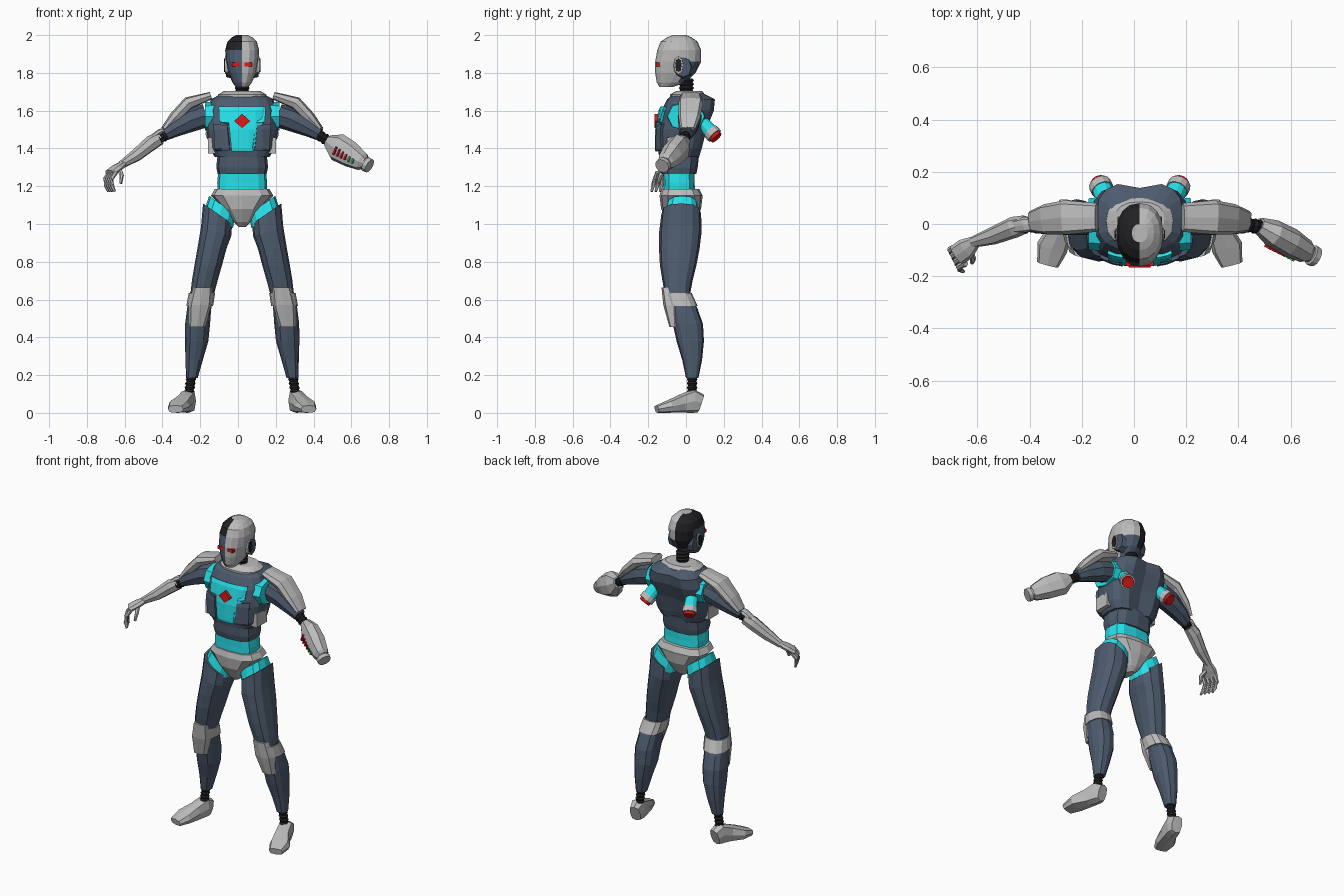
import bpy, bmesh
from math import sin, cos, pi
from mathutils import Vector
from mathutils.bvhtree import BVHTree

CX = 0.022  # body centre line
COLORS = {"blue": (0.075, 0.105, 0.155, 1), "cyan": (0.02, 0.75, 0.82, 1), "black": (0.015, 0.015, 0.018, 1),
          "red": (0.7, 0.01, 0.01, 1), "green": (0.05, 0.5, 0.1, 1), "grey": (0.5, 0.5, 0.5, 1)}
MATS = {}
for key, c in COLORS.items():
    MATS[key] = bpy.data.materials.new(key)
    MATS[key].diffuse_color = c


def finish(name, bm, color):
    bmesh.ops.recalc_face_normals(bm, faces=bm.faces)
    me = bpy.data.meshes.new(name)
    bm.to_mesh(me)
    bm.free()
    ob = bpy.data.objects.new(name, me)
    bpy.context.collection.objects.link(ob)
    me.materials.append(MATS[color])
    return ob


def loft(name, rings, color):
    bm = bmesh.new()
    loops = [[bm.verts.new(p) for p in r] for r in rings]
    n = len(loops[0])
    for a, b in zip(loops, loops[1:]):
        for i in range(n):
            j = (i + 1) % n
            bm.faces.new((a[i], a[j], b[j], b[i]))
    bm.faces.new(loops[0])
    bm.faces.new(loops[-1])
    return finish(name, bm, color)


def section(n, p):
    f = lambda v: (1 if v > 0 else -1) * abs(v) ** p if abs(v) > 1e-6 else 0
    return [(f(cos(2 * pi * i / n)), f(sin(2 * pi * i / n))) for i in range(n)]


def stack(name, rings, color, s=1, n=12, p=0.8, notch=0):
    """Horizontal rings: x, z, half width, y front, y back, optional tilt."""
    out = []
    for x, z, hw, yf, yb, *t in rings:
        tilt = t[0] if t else 0
        ring = []
        for a, b in section(n, p):
            dent = notch if (a == 0 and b > 0) else 0
            ring.append((CX + s * (x + a * hw), (yf + yb) / 2 + b * (yb - yf) / 2 - dent, z + tilt * a * hw))
        out.append(ring)
    return loft(name, out, color)


def limb(name, pts, color, s=1, n=8, p=0.9):
    """Rings square to a path: x, y, z, sideways radius, upward radius."""
    c = [Vector((CX + s * q[0], q[1], q[2])) for q in pts]
    out = []
    for i, q in enumerate(pts):
        t = (c[min(i + 1, len(c) - 1)] - c[max(i - 1, 0)]).normalized()
        u = t.cross(Vector((0, 0, 1))).normalized()
        v = u.cross(t)
        ring = [c[i] + u * a * q[3] + v * b * q[4] for a, b in section(n, p)]
        out.append([(r.x, r.y, max(r.z, 0)) for r in ring])
    return loft(name, out, color)


def box(name, loc, size, color, quat=None):
    bm = bmesh.new()
    bmesh.ops.create_cube(bm, size=1)
    for v in bm.verts:
        v.co = Vector(a * b for a, b in zip(v.co, size))
        if quat:
            v.co.rotate(quat)
        v.co += Vector(loc)
    return finish(name, bm, color)


def plate(name, outline, target, color, s=1, lift=0.008):
    """Flat outline (x, z) projected on to the front of a target."""
    bm = bmesh.new()
    bm.faces.new([bm.verts.new((CX + s * x, -1, z)) for x, z in outline])
    bmesh.ops.triangulate(bm, faces=bm.faces)
    cuts = [((0, 0, z), (0, 0, 1)) for z in (1.60, 1.50, 1.40)]
    cuts += [((CX + 0.035 * k, 0, 0), (1, 0, 0)) for k in range(-4, 5)]
    for co, no in cuts:
        bmesh.ops.bisect_plane(bm, geom=bm.verts[:] + bm.edges[:] + bm.faces[:], plane_co=co, plane_no=no)
    tree = BVHTree.FromPolygons([v.co for v in target.data.vertices], [f.vertices for f in target.data.polygons])
    for v in bm.verts:
        hit = tree.ray_cast(v.co, Vector((0, 1, 0)))[0]
        v.co.y = (hit.y if hit else -0.1) - lift
    ob = finish(name, bm, color)
    ob.modifiers.new("thickness", "SOLIDIFY").thickness = 0.014
    ob.modifiers["thickness"].offset = 0
    return ob


# Torso
chest = stack("chest", [(0, 1.695, .10, -.06, .09), (0, 1.66, .165, -.10, .16), (0, 1.60, .187, -.13, .155),
                        (0, 1.50, .19, -.148, .115), (0, 1.40, .172, -.15, .09), (0, 1.355, .145, -.142, .075)],
              "blue", n=16, p=.7, notch=.022)
stack("abdomen", [(0, 1.37, .13, -.14, .07), (0, 1.30, .137, -.138, .062), (0, 1.265, .13, -.13, .055)], "blue", p=.7)
stack("waist", [(0, 1.29, .125, -.12, .045), (0, 1.22, .132, -.118, .045), (0, 1.16, .13, -.12, .05)], "cyan", p=.6)
stack("collar", [(0, 1.665, .13, -.085, .10), (0, 1.685, .128, -.085, .10), (0, 1.705, .095, -.05, .085)], "grey", n=16)
stack("pelvis", [(0, 1.185, .145, -.13, .07), (0, 1.15, .165, -.14, .088), (0, 1.08, .10, -.132, .08),
                 (0, 1.01, .045, -.095, .045), (0, .985, .02, -.07, .02)], "grey", p=.7)
plate("chest_panel", [(-.122, 1.62), (.122, 1.62), (.118, 1.54), (.07, 1.53), (.055, 1.385), (-.055, 1.385),
                      (-.07, 1.53), (-.118, 1.54)], chest, "cyan")
limb("chest_gem", [(0, -.13, 1.545, .042, .038), (0, -.166, 1.545, .042, .038)], "red", n=4, p=1)

# Neck with ribs
neck = [(0, 1.66 + .01 * i, .04 - .007 * (i % 2), -.038 + .007 * (i % 2), .042 - .007 * (i % 2)) for i in range(12)]
stack("neck", neck, "black", p=1)

# Head, split down the middle by colour
head = stack("head", [(0, 1.725, .034, -.14, -.07), (0, 1.75, .052, -.155, .0), (0, 1.80, .073, -.163, .05),
                      (0, 1.86, .086, -.163, .08), (0, 1.92, .09, -.152, .08), (0, 1.965, .078, -.135, .062),
                      (0, 1.988, .055, -.10, .03), (0, 2.0, .03, -.07, .0)], "grey", n=16, p=.88)
head.data.materials.append(MATS["blue"])
head.data.materials.append(MATS["black"])
for f in head.data.polygons:
    c = f.center
    if c.x < CX - .002:
        f.material_index = 2 if c.z > 1.93 or (c.y > 0 and c.z > 1.82) else 1
    elif c.z < 1.86 and c.y > -.03:
        f.material_index = 1

for s, side in ((1, "left"), (-1, "right")):
    # Face details
    box(side + "_eye", (CX + s * .033, -.149, 1.845), (.04, .022, .02), "red")
    limb(side + "_ear_base", [(.05, -.015, 1.83, .05, .06), (.086, -.015, 1.83, .042, .052)], "blue", s)
    limb(side + "_ear_rim", [(.07, -.04, 1.84, .028, .05), (.092, -.04, 1.84, .024, .046)], "grey", s)
    limb(side + "_ear_core", [(.08, -.04, 1.84, .018, .038), (.096, -.04, 1.84, .016, .036)], "black", s)

    # Chest trim, flank vents and back thrusters
    plate(side + "_rib_plate", [(.078, 1.52), (.15, 1.53), (.14, 1.39), (.065, 1.39)], chest, "blue", s, .01)
    limb(side + "_shoulder_socket", [(.13, .0, 1.57, .105, .08), (.197, .0, 1.57, .098, .075)], "cyan", s)
    box(side + "_flank_vent", (CX + s * .16, -.05, 1.415), (.04, .10, .085), "grey")
    limb(side + "_thruster", [(.125, .085, 1.54, .036, .036), (.145, .135, 1.485, .04, .04)], "cyan", s, 12, 1)
    limb(side + "_thruster_rim", [(.142, .13, 1.49, .044, .044), (.153, .152, 1.467, .044, .044)], "grey", s, 12, 1)
    limb(side + "_thruster_nozzle", [(.15, .147, 1.472, .036, .036), (.157, .162, 1.456, .034, .034)], "red", s, 12, 1)

    # Upper arm
    limb(side + "_upper_arm", [(.19, .02, 1.575, .062, .062), (.27, .02, 1.55, .062, .062),
                               (.36, .01, 1.505, .05, .046), (.41, 0, 1.475, .036, .035)], "blue", s)
    limb(side + "_shoulder_pad", [(.165, .025, 1.68, .055, .02), (.285, .025, 1.64, .066, .034),
                                  (.36, .018, 1.565, .058, .028), (.415, .01, 1.503, .04, .014)], "grey", s, p=.65)
    elbow = [(.395 + .011 * i, -.002 * i, 1.478 - .007 * i, .03 - .005 * (i % 2), .03 - .005 * (i % 2)) for i in range(8)]
    limb(side + "_elbow", elbow, "black", s)

    # Leg
    stack(side + "_hip_trim", [(.105, 1.10, .07, -.10, .06, .7), (.123, 1.03, .074, -.12, .075, .7)], "cyan", s)
    stack(side + "_thigh", [(.13, 1.055, .077, -.13, .08, .7), (.138, .96, .08, -.142, .083, .3), (.16, .87, .077, -.143, .072),
                            (.18, .78, .073, -.138, .055), (.198, .70, .068, -.125, .035),
                            (.213, .62, .062, -.11, .02)], "blue", s)
    stack(side + "_calf", [(.215, .64, .06, -.105, .02), (.228, .55, .064, -.085, .062), (.236, .47, .066, -.07, .09),
                           (.241, .38, .062, -.05, .095), (.254, .28, .046, -.02, .085),
                           (.266, .185, .031, .0, .066)], "blue", s)
    stack(side + "_knee_guard", [(.208, .665, .05, -.13, -.05), (.222, .57, .06, -.12, -.01),
                                 (.24, .455, .042, -.088, -.03)], "grey", s, 8, .7)
    stack(side + "_knee_strap", [(.213, .635, .07, -.112, .03), (.225, .565, .071, -.10, .062)], "grey", s)
    ankle = [(.268 + .0015 * i, .2 - .011 * i, .028 - .006 * (i % 2), .005 + .005 * (i % 2), .06 - .005 * (i % 2))
             for i in range(10)]
    stack(side + "_ankle", ankle, "black", s, p=1)
    limb(side + "_foot", [(.28, .078, .05, .033, .05), (.286, .04, .063, .043, .063), (.304, -.02, .05, .046, .05),
                          (.335, -.09, .034, .06, .034), (.352, -.155, .02, .042, .02)], "grey", s, p=.65)

# Forearm with open hand
limb("hand_forearm", [(.435, 0, 1.455, .034, .036), (.48, -.012, 1.43, .041, .041), (.56, -.045, 1.365, .034, .034),
                      (.64, -.07, 1.313, .021, .021)], "grey", -1)
limb("elbow_guard", [(.39, .0, 1.505, .022, .012), (.44, -.003, 1.485, .03, .016), (.49, -.012, 1.45, .025, .012)], "grey", -1)
limb("palm", [(.63, -.068, 1.318, .024, .018), (.665, -.095, 1.295, .042, .02), (.70, -.12, 1.27, .042, .018)], "grey", -1)
for i in range(4):
    dx, dy = -.011 * i, -.022 * i
    limb("finger_%d" % i, [(.70 + dx, -.085 + dy, 1.275, .012, .012), (.726 + dx, -.098 + dy, 1.238, .012, .012),
                           (.722 + dx, -.108 + dy, 1.205, .011, .011), (.708 + dx, -.116 + dy, 1.172, .007, .007)], "grey", -1, 6, 1)
limb("thumb", [(.65, -.105, 1.29, .013, .013), (.638, -.135, 1.258, .012, .012), (.642, -.148, 1.215, .008, .008)], "grey", -1, 6, 1)

# Forearm cannon with indicator bars
limb("cannon", [(.455, -.005, 1.44, .032, .034), (.505, -.032, 1.407, .052, .076), (.575, -.07, 1.368, .056, .07),
                (.635, -.105, 1.33, .046, .05), (.65, -.112, 1.322, .034, .036)], "grey")
limb("cannon_muzzle", [(.635, -.105, 1.33, .032, .032), (.655, -.117, 1.318, .032, .032), (.657, -.118, 1.317, .041, .041),
                       (.674, -.127, 1.307, .039, .039)], "grey", n=12, p=1)
a, b = Vector((CX + .505, -.032, 1.407)), Vector((CX + .635, -.105, 1.33))
axis = (b - a).normalized()
out = axis.cross(Vector((0, 0, 1))).normalized()
for i in range(6):
    k = .1 + .14 * i
    box("indicator_bar_%d" % i, a.lerp(b, k) + out * (.055 - .007 * k) - Vector((0, 0, .012)),
        (.009, .014, .045 - .004 * i), "red" if i < 4 else "green", axis.to_track_quat('X', 'Z'))
